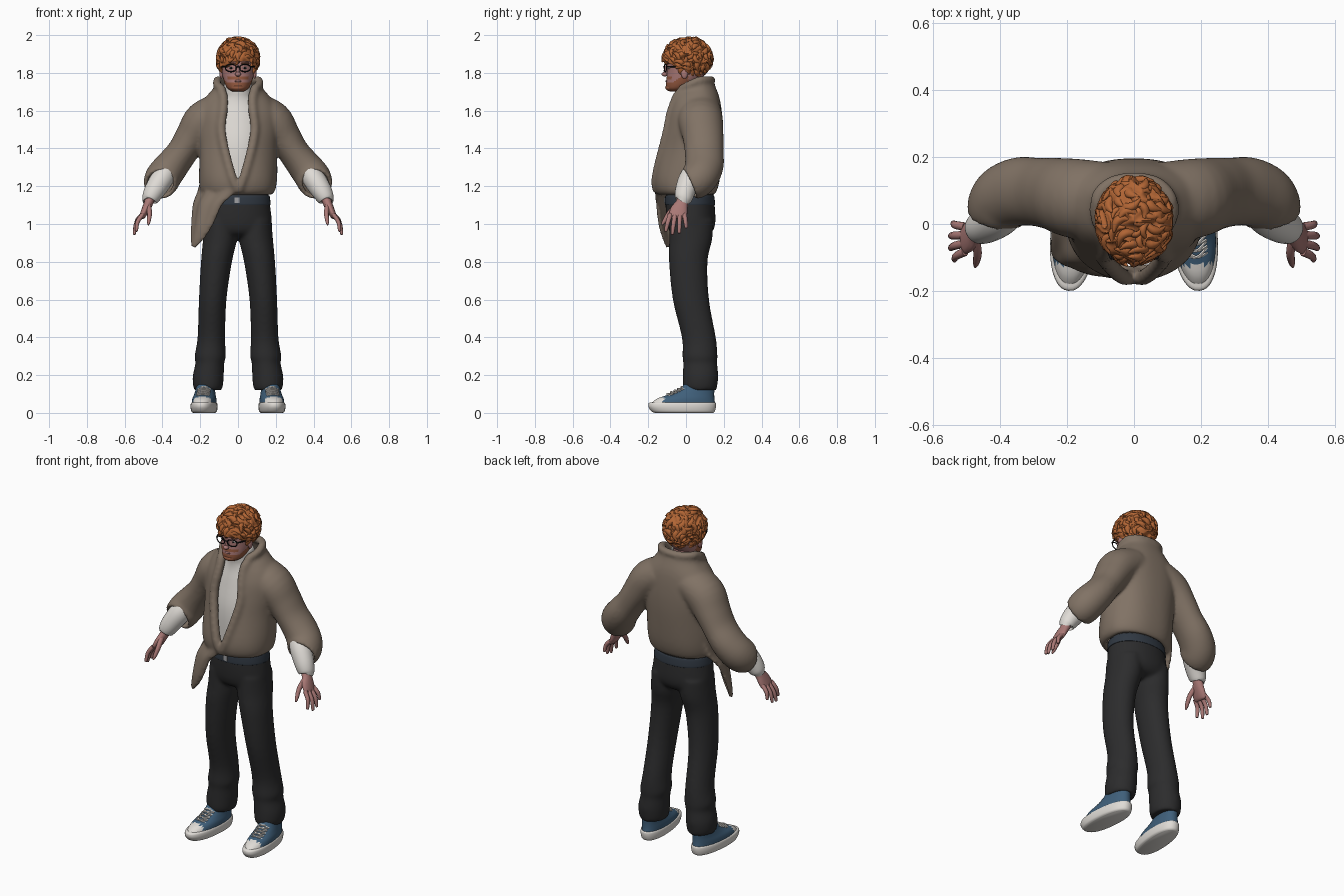
import bpy, bmesh, math, random
from mathutils import Vector, Matrix, noise

cube = bpy.data.objects.get("Cube")
if cube:
    bpy.data.objects.remove(cube, do_unlink=True)
random.seed(4)


def material(name, r, g, b, rough=0.8):
    m = bpy.data.materials.new(name)
    m.use_nodes = True
    m.diffuse_color = (r, g, b, 1)
    node = next(n for n in m.node_tree.nodes if n.type == 'BSDF_PRINCIPLED')
    node.inputs["Base Color"].default_value = (r, g, b, 1)
    node.inputs["Roughness"].default_value = rough
    return m


SKIN = material("skin", .40, .19, .18)
HAIR = material("ginger hair", .44, .13, .035)
BEARD = material("beard", .30, .10, .05)
COAT = material("taupe fleece", .22, .17, .13)
WHITE = material("off white", .74, .71, .67)
BLACK = material("black cloth", .025, .025, .026)
DENIM = material("shoe blue", .05, .115, .195)
NAVY = material("belt navy", .03, .04, .055)
FRAME = material("glasses black", .008, .008, .009)
METAL = material("buckle metal", .35, .35, .36)


def finish(bm, name, mats, mirror=False, thick=0, fuse=0, rule=None, xf=None):
    """Turn a bmesh into a smooth object; optionally thicken, mirror or fuse its shells."""
    bmesh.ops.recalc_face_normals(bm, faces=bm.faces)
    for f in bm.faces:
        f.smooth = True
        if rule:
            f.material_index = int(rule(f.calc_center_median()))
    me = bpy.data.meshes.new(name)
    bm.to_mesh(me)
    bm.free()
    if xf:
        me.transform(xf)
    me.set_sharp_from_angle(angle=math.radians(55))
    for m in mats:
        me.materials.append(m)
    ob = bpy.data.objects.new(name, me)
    bpy.context.scene.collection.objects.link(ob)
    if thick:
        mod = ob.modifiers.new("thickness", 'SOLIDIFY')
        mod.thickness, mod.offset = thick, 0
    if mirror:
        ob.modifiers.new("mirror", 'MIRROR')
    if fuse:
        mod = ob.modifiers.new("fuse", 'REMESH')
        mod.mode, mod.voxel_size, mod.use_smooth_shade = 'VOXEL', fuse, True
        mod = ob.modifiers.new("soften", 'SMOOTH')
        mod.factor, mod.iterations = .5, 8


def smooth(rows, k=4):
    """Catmull-Rom interpolation between rows of numbers."""
    out, last = [], len(rows) - 1
    for i in range(last):
        p = [rows[max(0, min(last, i + d))] for d in (-1, 0, 1, 2)]
        for j in range(k):
            t = j / k
            out.append([b + .5 * t * (c - a + t * (2*a - 5*b + 4*c - d + t * (3*(b - c) + d - a)))
                        for a, b, c, d in zip(*p)])
    return out + [list(rows[-1])]


def skin_rings(bm, rings, wrap=True, cap=True):
    vs = [[bm.verts.new(p) for p in ring] for ring in rings]
    n = len(vs[0])
    for lo, hi in zip(vs, vs[1:]):
        for i in range(n if wrap else n - 1):
            j = (i + 1) % n
            bm.faces.new((lo[i], lo[j], hi[j], hi[i]))
    if cap:
        bm.faces.new(vs[0])
        bm.faces.new(vs[-1])


def bend(v, power):
    return math.copysign(abs(v) ** power, v)


def add_loft(bm, rows, n=40, power=1, side=1):
    """Stacked level rings; each row is z, centre x, centre y, radius x, radius y."""
    angles = [math.tau * i / n for i in range(n)]
    skin_rings(bm, [[(side * (cx + rx * bend(math.sin(a), power)), cy - ry * bend(math.cos(a), power), z)
                     for a in angles] for z, cx, cy, rx, ry in smooth(rows)])


def loft(name, rows, mats, n=40, power=1, **kw):
    bm = bmesh.new()
    add_loft(bm, rows, n, power)
    finish(bm, name, mats, **kw)


def add_tube(bm, rows, n=16, k=4, cap=True, side=1):
    """Sweep an oval along a path; each row is x, y, z and two radii."""
    rows = smooth(rows, k)
    pts = [Vector((side * r[0], r[1], r[2])) for r in rows]
    rings, old, b = [], None, None
    for i, r in enumerate(rows):
        t = (pts[min(i + 1, len(pts) - 1)] - pts[max(i - 1, 0)]).normalized()
        if old is None:
            ref = Vector((0, 1, 0)) if abs(t.y) < .9 else Vector((1, 0, 0))
            b = (ref - t * ref.dot(t)).normalized()
        else:
            b = old.rotation_difference(t) @ b
        a, old = t.cross(b), t
        rings.append([pts[i] + a * r[3] * math.cos(math.tau * s / n) + b * r[4] * math.sin(math.tau * s / n)
                      for s in range(n)])
    skin_rings(bm, rings, cap=cap)


def tube(name, rows, mats, n=24, **kw):
    bm = bmesh.new()
    add_tube(bm, rows, n)
    finish(bm, name, mats, **kw)


def ball(name, loc, size, mats, **kw):
    bm = bmesh.new()
    bmesh.ops.create_uvsphere(bm, u_segments=24, v_segments=14, radius=1,
                              matrix=Matrix.Translation(loc) @ Matrix.Diagonal((*size, 1)))
    finish(bm, name, mats, **kw)


# Trousers, fused from hips and two legs
bm = bmesh.new()
add_loft(bm, [(.93, 0, .025, .1, .06), (.95, 0, .026, .165, .105), (1.0, 0, .027, .18, .128),
              (1.1, 0, .022, .17, .13), (1.18, 0, .02, .158, .122)], power=.95)
for s in (1, -1):
    add_loft(bm, [(1.02, .092, .028, .085, .115), (.92, .095, .025, .09, .114), (.8, .114, .012, .082, .102),
                  (.6, .134, .026, .073, .096), (.4, .141, .068, .073, .09), (.3, .147, .074, .083, .093),
                  (.265, .149, .075, .076, .09), (.2, .157, .077, .082, .094), (.15, .159, .075, .08, .092),
                  (.12, .158, .075, .073, .086)], side=s)
finish(bm, "trousers", [BLACK], fuse=.01)

# Belt and buckle
loft("belt", [(1.1, 0, .021, .169, .129), (1.105, 0, .021, .173, .133), (1.145, 0, .02, .168, .13),
              (1.152, 0, .02, .163, .125)], [NAVY], power=.95)
bm = bmesh.new()
bmesh.ops.create_cube(bm, size=1, matrix=Matrix.Translation((-.005, -.111, 1.126)) @ Matrix.Diagonal((.028, .012, .03, 1)))
finish(bm, "belt_buckle", [METAL])

# Roll-neck jumper
loft("jumper", [(1.19, 0, .018, .14, .118), (1.4, 0, .035, .16, .138), (1.55, 0, .05, .155, .125),
                (1.63, 0, .048, .12, .104), (1.67, 0, .038, .088, .09), (1.7, 0, .028, .077, .083),
                (1.735, 0, .022, .074, .079), (1.75, 0, .018, .066, .071), (1.738, 0, .018, .056, .06)], [WHITE])

# Open coat body: rows are z, half width, front y, back y, half opening
def coat_ring(z, rx, front, back, gap, n=56):
    cy, ry = (front + back) / 2, (back - front) / 2
    start = math.asin(min(max(gap, 0) / rx, 1))
    ring = []
    for i in range(n + 1):
        a = start + (math.tau - 2 * start) * i / n
        s, c = math.sin(a), math.cos(a)
        p = .84 if c < 0 else 1
        fold = 1 + .012 * math.sin(5 * a + z * 14)
        drop = .55 * max(0, z - 1.68) * max(0, c + .35)
        ring.append((rx * fold * bend(s, p), cy - ry * bend(c, p), z - drop))
    return ring


rings = [coat_ring(*r) for r in smooth([
    (1.16, .16, -.125, .135, .002), (1.178, .186, -.152, .152, .004), (1.25, .196, -.16, .17, .032),
    (1.4, .194, -.134, .183, .072), (1.5, .203, -.113, .185, .09), (1.58, .204, -.094, .18, .082),
    (1.64, .182, -.074, .172, .076), (1.68, .149, -.062, .162, .078), (1.72, .121, -.057, .147, .084),
    (1.762, .112, -.054, .132, .09)])]
coat = bmesh.new()
skin_rings(coat, rings, wrap=False, cap=False)
for s in (1, -1):
    add_tube(coat, [(*ring[0], .014, .014) for ring in rings[4::2]], n=12, side=s)
add_tube(coat, [(*p, .012, .012) for p in rings[-1][::4]], n=12)

# Loose front corner of the coat hanging over the right hip
flap = []
for z, xo, yo, xi, yi in smooth([(1.25, -.185, .1, -.02, -.15), (1.17, -.205, .075, -.02, -.155),
                                 (1.1, -.23, .02, -.085, -.148), (1.0, -.238, -.03, -.13, -.135),
                                 (.93, -.241, -.06, -.175, -.115), (.875, -.24, -.085, -.225, -.095)]):
    line = []
    for i in range(17):
        t = i / 16
        push = (xi - xo) * (.25 * math.sin(math.pi * t) + .03 * math.sin(t * 16))
        line.append((xo + (xi - xo) * t - push * .75, yo + (yi - yo) * t - push, z))
    flap.append(line)
skin_rings(coat, flap, wrap=False, cap=False)

# Coat sleeves, fused with the body
for s in (1, -1):
    add_tube(coat, [(.09, .07, 1.6, .085, .105), (.18, .077, 1.545, .096, .108), (.24, .09, 1.465, .08, .098),
                    (.292, .096, 1.385, .071, .092), (.345, .097, 1.315, .077, .092), (.388, .08, 1.26, .083, .088),
                    (.406, .048, 1.228, .082, .087), (.412, .018, 1.213, .073, .078)], n=32, cap=False, side=s)
finish(coat, "coat", [COAT], thick=.022, fuse=.0095)

# Jumper sleeves
tube("jumper_sleeves", [(.35, .08, 1.32, .05, .05), (.395, .03, 1.25, .06, .062), (.44, -.002, 1.18, .055, .055),
                        (.466, -.014, 1.132, .044, .046), (.469, -.016, 1.125, .034, .036)], [WHITE], mirror=True)

# Hands
bm = bmesh.new()
add_tube(bm, [(.462, -.012, 1.145, .026, .03), (.474, -.022, 1.11, .024, .034), (.49, -.036, 1.075, .021, .046),
              (.506, -.045, 1.042, .016, .046), (.511, -.047, 1.03, .008, .036)])
for i, (x, y, z) in enumerate([(.538, -.108, .96), (.55, -.073, .943), (.55, -.036, .95), (.542, .002, .978)]):
    base = Vector((.505, -.083 + .025 * i, 1.05))
    tip = Vector((x, y, z))
    mid = base.lerp(tip, .5) + Vector((.01, 0, .006))
    add_tube(bm, [(*base, .012, .013), (*mid, .011, .012), (*tip.lerp(mid, .12), .008, .009), (*tip, .003, .003)], n=10)
add_tube(bm, [(.476, -.04, 1.105, .014, .016), (.468, -.085, 1.06, .013, .015), (.472, -.115, 1.015, .01, .011),
              (.475, -.128, .995, .004, .004)], n=10)
finish(bm, "hands", [SKIN], mirror=True)

# Shoes
turn = Matrix.Translation((.178, 0, 0)) @ Matrix.Rotation(.09, 4, 'Z')
loft("shoe_soles", [(0, 0, -.01, .056, .155), (.008, 0, -.015, .065, .168), (.03, 0, -.02, .069, .179),
                    (.05, 0, -.02, .067, .179), (.056, 0, -.018, .06, .17)], [WHITE], power=.88, mirror=True, xf=turn)
loft("shoe_uppers", [(.045, 0, -.018, .064, .173), (.075, 0, -.002, .062, .153), (.1, 0, .032, .055, .118),
                     (.13, 0, .06, .05, .09), (.18, 0, .075, .047, .065)], [DENIM, WHITE], power=.92,
     rule=lambda c: c.y < -.122, mirror=True, xf=turn)
bm = bmesh.new()
for i in range(5):
    y, z = -.1 + .019 * i, .1 + .009 * i
    for s in (-1, 1):
        add_tube(bm, [(-.034 * s, y + .012, z - .012, .004, .004), (0, y, z + .001, .005, .005),
                      (.034 * s, y + .026, z - .004, .004, .004)], n=6)
finish(bm, "shoe_laces", [WHITE], mirror=True, xf=turn)

# Head with painted beard
def bearded(c):
    jaw = c.z < 1.75 + max(0, min(.05, (c.y + .07) * .6)) and c.y < .012
    return jaw or (1.764 < c.z < 1.778 and c.y < -.075)


loft("head", [(1.702, 0, -.055, .03, .03), (1.715, 0, -.046, .052, .056), (1.735, 0, -.03, .066, .076),
              (1.765, 0, -.012, .077, .092), (1.8, 0, 0, .085, .1), (1.85, 0, .005, .089, .104),
              (1.9, 0, .01, .088, .1), (1.95, 0, .012, .06, .07)], [SKIN, BEARD], n=56, rule=bearded)
tube("neck", [(0, .03, 1.65, .056, .056), (0, .02, 1.77, .056, .056)], [SKIN])
ball("chin_beard", (0, -.076, 1.722), (.04, .034, .02), [BEARD])
ball("lips", (0, -.102, 1.757), (.02, .007, .006), [SKIN])
ball("nose_bridge", (0, -.104, 1.812), (.011, .014, .028), [SKIN])
ball("nose_tip", (0, -.113, 1.793), (.016, .016, .012), [SKIN])
ball("ears", (.088, -.008, 1.797), (.01, .018, .028), [SKIN], mirror=True)
ball("eyes", (.036, -.088, 1.826), (.013, .01, .005), [WHITE], mirror=True)
ball("pupils", (.036, -.095, 1.826), (.006, .004, .005), [FRAME], mirror=True)
ball("eyebrows", (.037, -.094, 1.851), (.024, .009, .005), [BEARD], mirror=True)

# Glasses
bm = bmesh.new()
hoop = [(.038 + .029 * math.sin(a), -.115 + .006 * (1 + math.sin(a)), 1.826 + .02 * math.cos(a), .003, .003)
        for a in (math.tau * i / 16 for i in range(17))]
add_tube(bm, hoop, n=8, k=2)
add_tube(bm, [(0, -.118, 1.833, .003, .003), (.012, -.115, 1.831, .003, .003)], n=8)
add_tube(bm, [(.068, -.104, 1.833, .004, .004), (.088, -.05, 1.833, .004, .004), (.094, .01, 1.83, .004, .004)], n=8)
finish(bm, "glasses", [FRAME], mirror=True)

# Curly hair: a trimmed, ridged cap with loose locks lifting off it
CENTRE, SIZE = Vector((0, .01, 1.875)), Vector((.104, .122, .104))


def hairline(y):
    return 1.86 - .09 * max(0, min(1, (y + .09) / .12))


bm = bmesh.new()
bmesh.ops.create_icosphere(bm, subdivisions=6, radius=1,
                           matrix=Matrix.Translation(CENTRE) @ Matrix.Diagonal((*SIZE, 1)))
low = [f for f in bm.faces if f.calc_center_median().z < hairline(f.calc_center_median().y)]
bmesh.ops.delete(bm, geom=low, context='FACES')
for v in bm.verts:
    warped = v.co * 20 + noise.noise_vector(v.co * 14) * .9
    ridge = 1 - 2 * abs(noise.noise(warped))
    v.co += (v.co - CENTRE).normalized() * (.018 * ridge - .003)
count = 130
for i in range(count):
    h = 1 - 2 * (i + .5) / count
    spin = i * math.pi * (3 - math.sqrt(5))
    r = math.sqrt(1 - h * h)
    n = Vector((r * math.cos(spin), r * math.sin(spin), h))
    p = CENTRE + n * SIZE
    if p.z < hairline(p.y):
        continue
    swirl = n.cross(Vector([random.uniform(-1, 1) for axis in range(3)])).normalized()
    side, size, lift = n.cross(swirl), random.uniform(.8, 1.35), random.uniform(.004, .013)
    rows = []
    for u, rad in ((-1, .004), (-.5, .011), (0, .014), (.5, .011), (1, .002)):
        q = p + size * (swirl * .026 * u + side * .02 * (u * u - .5)) + n * (lift * u)
        rows.append((*q, rad * size, rad * size * .8))
    add_tube(bm, rows, n=8, k=3)
finish(bm, "curly_hair", [HAIR])
